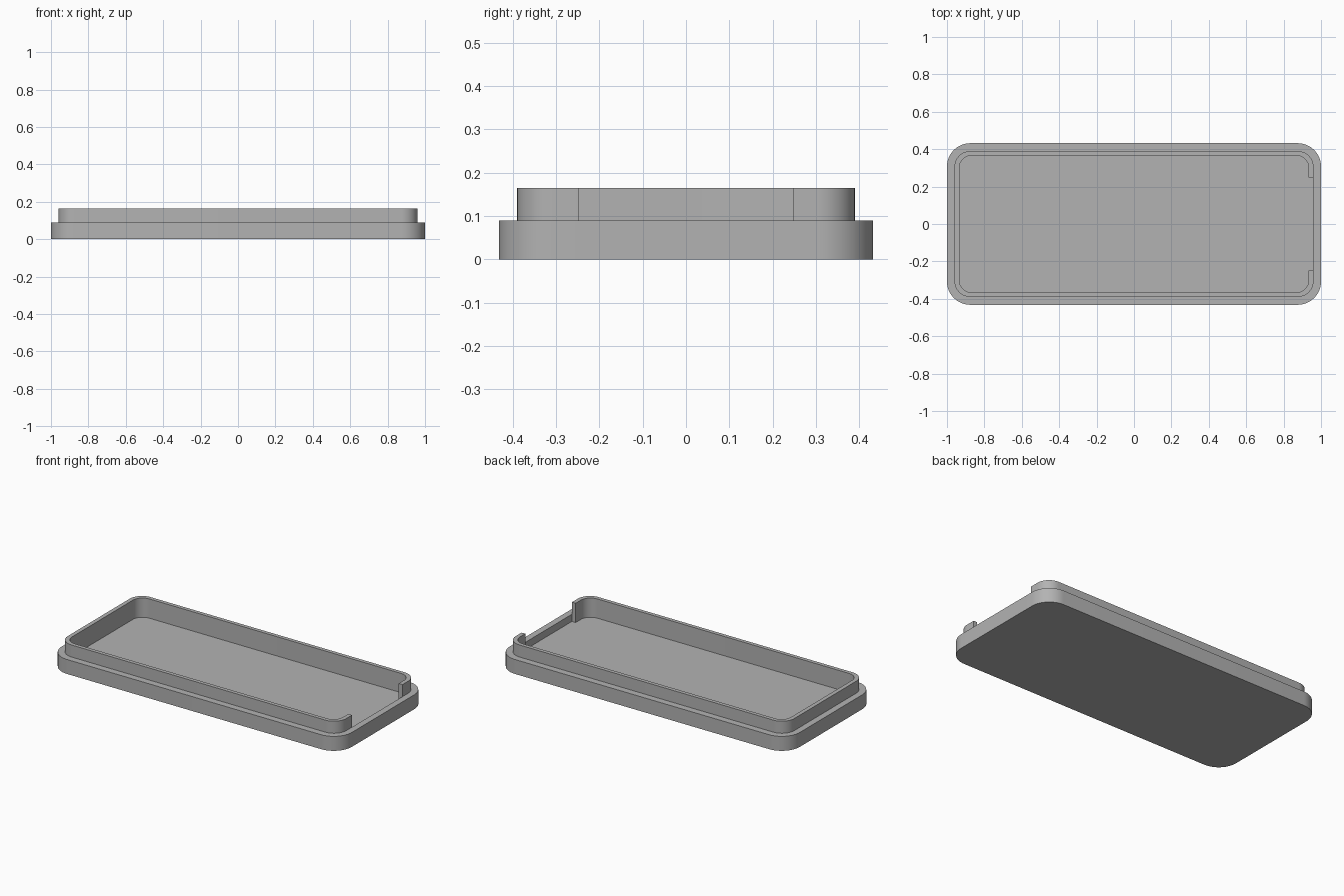
import bpy, bmesh
from math import sin, cos, pi

cube = bpy.data.objects.get("Cube")
if cube:
    bpy.data.objects.remove(cube, do_unlink=True)

BASE_Z, RIM_Z, FLOOR_Z = 0.09, 0.165, 0.045
NOTCH = 0.248      # half width of the opening in the rim
ARC = 14           # segments per rounded corner

grey = bpy.data.materials.new("plain grey")
grey.use_nodes = True
colour = (0.45, 0.45, 0.45, 1)
grey.diffuse_color = colour
grey.node_tree.nodes["Principled BSDF"].inputs["Base Color"].default_value = colour

bm = bmesh.new()


def ring(hx, hy, r, z):
    """Rounded rectangle, counter-clockwise, starting with the notch edge."""
    pts = [(hx, -NOTCH), (hx, NOTCH)]
    for q, (sx, sy) in enumerate([(1, 1), (-1, 1), (-1, -1), (1, -1)]):
        for i in range(ARC + 1):
            a = (q + i / ARC) * pi / 2
            pts.append((sx * (hx - r) + r * cos(a), sy * (hy - r) + r * sin(a)))
    return [bm.verts.new((x, y, z)) for x, y in pts]


# Outer wall, step, rim and pocket, from the underside up and back down
outer, lip, inner = (1.0, 0.432, 0.125), (0.96, 0.39, 0.085), (0.934, 0.366, 0.066)
rings = [ring(*outer, 0), ring(*outer, BASE_Z), ring(*lip, BASE_Z),
         ring(*lip, RIM_Z), ring(*inner, RIM_Z), ring(*inner, FLOOR_Z)]
count = len(rings[0])
for level, (a, b) in enumerate(zip(rings, rings[1:])):
    for i in range(count):
        if i == 0 and level >= 2:      # leave the rim open at the notch
            continue
        j = (i + 1) % count
        bm.faces.new((a[i], a[j], b[j], b[i]))

# Underside and pocket floor
bm.faces.new(rings[0][::-1])
bm.faces.new(rings[-1])

# Notch: low wall, floor strip and the two cut ends of the rim
foot = [bm.verts.new((lip[0], y, FLOOR_Z)) for y in (-NOTCH, NOTCH)]
bm.faces.new((rings[2][0], rings[2][1], foot[1], foot[0]))
bm.faces.new((foot[0], foot[1], rings[-1][1], rings[-1][0]))
for k in (0, 1):
    bm.faces.new([r[k] for r in rings[2:]] + [foot[k]])
seam = bm.edges.get((rings[-1][0], rings[-1][1]))
bmesh.ops.dissolve_edges(bm, edges=[seam], use_verts=False)
bmesh.ops.recalc_face_normals(bm, faces=bm.faces[:])

mesh = bpy.data.meshes.new("tray_lid")
bm.to_mesh(mesh)
bm.free()
mesh.materials.append(grey)
tray = bpy.data.objects.new("tray_lid", mesh)
bpy.context.collection.objects.link(tray)

bpy.ops.object.select_all(action='DESELECT')
tray.select_set(True)
bpy.context.view_layer.objects.active = tray
bpy.ops.object.shade_smooth_by_angle(angle=pi / 6)
